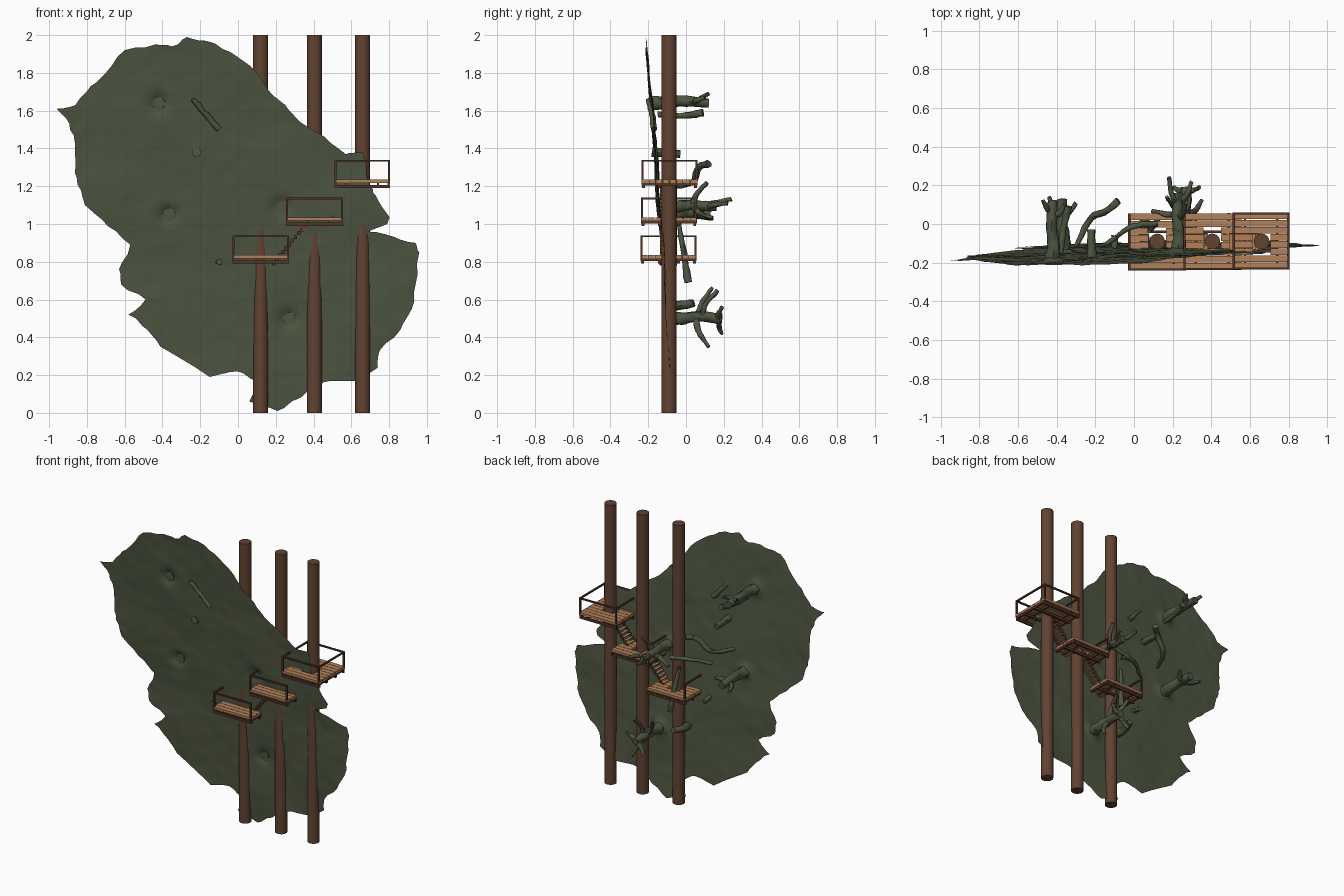
import bpy, bmesh, math, random
from mathutils import Vector, noise

random.seed(4)
cube = bpy.data.objects.get("Cube")
if cube:
    bpy.data.objects.remove(cube)


def material(name, rgb):
    mat = bpy.data.materials.new(name)
    mat.use_nodes = True
    mat.diffuse_color = (*rgb, 1)
    mat.node_tree.nodes["Principled BSDF"].inputs["Base Color"].default_value = (*rgb, 1)
    return mat


GREEN = material("moss green", (.075, .092, .052))
BARK = material("pole brown", (.12, .056, .031))
PLANK = material("plank tan", (.45, .22, .1))
DARK = material("dark timber", (.085, .035, .022))


def finish(name, bm, mat, smooth=False):
    mesh = bpy.data.meshes.new(name)
    bm.to_mesh(mesh)
    bm.free()
    mesh.materials.append(mat)
    obj = bpy.data.objects.new(name, mesh)
    bpy.context.collection.objects.link(obj)
    if smooth:
        select(obj)
        bpy.ops.object.shade_smooth_by_angle(angle=math.radians(40))
    return obj


def select(obj):
    bpy.ops.object.select_all(action='DESELECT')
    obj.select_set(True)
    bpy.context.view_layer.objects.active = obj


def add_box(bm, low, high):
    verts = bmesh.ops.create_cube(bm, size=1)["verts"]
    low, high = Vector(low), Vector(high)
    for v in verts:
        v.co = (low + high) / 2 + v.co * (high - low)


# Hillside sheet: outline in x and z, cut into a fine grid and pushed into relief
OUTLINE = [
    (-.96, 1.61), (-.86, 1.63), (-.78, 1.73), (-.7, 1.8), (-.6, 1.92), (-.44, 1.95), (-.35, 1.94),
    (-.27, 1.99), (-.17, 1.97), (-.04, 1.91), (.1, 1.8), (.16, 1.71), (.25, 1.63), (.33, 1.54),
    (.46, 1.46), (.57, 1.37), (.66, 1.38), (.7, 1.2), (.73, 1.15), (.8, 1.04), (.79, 1),
    (.69, .96), (.83, .93), (.94, .9), (.96, .85), (.94, .68), (.92, .55), (.86, .44),
    (.75, .33), (.74, .24), (.62, .17), (.49, .17), (.39, .13), (.33, .08), (.21, .01),
    (.06, .06), (.1, .17), (0, .22), (-.15, .19), (-.41, .35), (-.48, .44), (-.58, .52),
    (-.49, .6), (-.62, .68), (-.63, .76), (-.57, .89), (-.69, .99), (-.81, 1.1), (-.85, 1.21),
    (-.86, 1.31), (-.87, 1.47), (-.91, 1.56)]
ROOTS = [(-.42, 1.64), (-.37, 1.05), (.23, 1.09), (.27, .5)]


def sheet_y(x, z):
    y = -.088 - .036 * z - .013 * z * z + .012 * x
    y += .012 * noise.noise((x * 3, 0, z * 3)) + .004 * noise.noise((x * 14, 5, z * 14))
    for rx, rz in ROOTS:
        y += .035 * math.exp(-((x - rx) ** 2 + (z - rz) ** 2) / .0016)
    return y


bm = bmesh.new()
rim = []
for (x, z), (nx, nz) in zip(OUTLINE, OUTLINE[1:] + OUTLINE[:1]):
    rim.append(bm.verts.new((x, 0, z)))
    for t in (.33, .67):
        jag = [random.uniform(-.007, .007) for _ in range(2)]
        rim.append(bm.verts.new((x + (nx - x) * t + jag[0], 0, z + (nz - z) * t + jag[1])))
edges = [bm.edges.new((a, b)) for a, b in zip(rim, rim[1:] + rim[:1])]
bmesh.ops.triangle_fill(bm, edges=edges, use_beauty=True, normal=(0, -1, 0))
STEP = .03
for axis, start, count in ((0, -.96, 64), (2, 0, 67)):
    for i in range(1, count):
        point, normal = Vector(), Vector()
        point[axis], normal[axis] = start + i * STEP, 1
        bmesh.ops.bisect_plane(bm, geom=bm.verts[:] + bm.edges[:] + bm.faces[:],
                               plane_co=point, plane_no=normal, dist=1e-5)
for v in bm.verts:
    v.co.y = sheet_y(v.co.x, v.co.z)
finish("hillside", bm, GREEN, True)

# Support poles
POLE_Y = -.09
POLES = (.12, .405, .66)
for i, x in enumerate(POLES):
    bm = bmesh.new()
    bmesh.ops.create_cone(bm, cap_ends=True, segments=24, radius1=.04, radius2=.04, depth=2)
    bmesh.ops.translate(bm, verts=bm.verts, vec=(x, POLE_Y, 1))
    finish(f"pole_{i + 1}", bm, BARK, True)


# Platforms: boards around the pole, joists, beams and a railing
def platform(label, x0, x1, y0, y1, top, pole_x, sides):
    boards = bmesh.new()
    pitch = (y1 - y0) / 8
    for i in range(8):
        a, b = y0 + i * pitch + .0015, y0 + (i + 1) * pitch - .0015
        spans = [(x0, x1)]
        if abs((a + b) / 2 - POLE_Y) < .055:
            spans = [(x0, pole_x - .045), (pole_x + .045, x1)]
        for s, e in spans:
            add_box(boards, (s, a, top - .017), (e, b, top))
    finish(f"deck_boards_{label}", boards, PLANK)

    frame = bmesh.new()
    for i in range(6):
        x = x0 + .008 + i * (x1 - x0 - .016) / 5
        if abs(x - pole_x) > .045:
            add_box(frame, (x - .006, y0, top - .032), (x + .006, y1, top - .017))
    for y in (y0 + .01, POLE_Y - .05, POLE_Y + .05, y1 - .01):
        add_box(frame, (x0, y - .007, top - .045), (x1, y + .007, top - .028))
    finish(f"deck_frame_{label}", frame, DARK)

    rail = bmesh.new()
    w, h = .011, top + .105
    corners = {"front": (x0, y0, x1, y0 + w), "back": (x0, y1 - w, x1, y1),
               "right": (x0, y0, x0 + w, y1), "left": (x1 - w, y0, x1, y1)}
    posts = set()
    for side in sides:
        a, b, c, d = corners[side]
        add_box(rail, (a, b, h - .01), (c, d, h))
        posts |= {(a, b), (c - w, d - w)}
    for x, y in sorted(posts):
        add_box(rail, (x, y, top - .02), (x + w, y + w, h - .01))
    finish(f"railing_{label}", rail, DARK)


platform("low", -.03, .27, -.24, .055, .835, POLES[0], ("front", "right"))
platform("middle", .255, .555, -.238, .057, 1.035, POLES[1], ("front", "right"))
platform("high", .51, .805, -.235, .06, 1.235, POLES[2], ("front", "back", "left", "right"))


# Stairs climbing from one platform to the next
def stairs(label, x, z):
    treads, stringers = bmesh.new(), bmesh.new()
    for i in range(12):
        sx, sz = x + i * .0165, z + i * .02
        add_box(treads, (sx, -.135, sz), (sx + .02, -.05, sz + .006))
        for y in (-.137, -.053):
            add_box(stringers, (sx, y, sz - .014), (sx + .018, y + .006, sz + .008))
    finish(f"stair_treads_{label}", treads, PLANK)
    finish(f"stair_stringers_{label}", stringers, DARK)


stairs("low", .18, .795)
stairs("high", .46, 1.0)


# Trees and fallen logs: tapering tubes swept along short paths
def limb(name, path, thick, thin):
    curve = bpy.data.curves.new(name, 'CURVE')
    curve.dimensions = '3D'
    curve.bevel_depth = 1
    curve.bevel_resolution = 2
    curve.resolution_u = 5
    curve.use_fill_caps = True
    spline = curve.splines.new('BEZIER')
    spline.bezier_points.add(len(path) - 1)
    for i, (p, co) in enumerate(zip(spline.bezier_points, path)):
        p.co = co
        p.radius = thick + (thin - thick) * i / (len(path) - 1)
        p.handle_left_type = p.handle_right_type = 'AUTO'
    obj = bpy.data.objects.new(name, curve)
    bpy.context.collection.objects.link(obj)
    select(obj)
    bpy.ops.object.convert(target='MESH')
    obj = bpy.context.object
    obj.data.materials.clear()
    obj.data.materials.append(GREEN)
    for v in obj.data.vertices:
        v.co += noise.noise_vector(v.co * 30) * .006
    bpy.ops.object.shade_smooth_by_angle(angle=math.radians(50))


# Trunk with forked branches; each branch is (start y, dx, dy, dz)
def tree(label, x, z, tip, width, branches):
    base = sheet_y(x, z) - .02
    mid = (base + tip) / 2
    limb(f"trunk_{label}", [(x, base, z), (x + .005, base + .06, z), (x - .005, mid, z + .01),
                            (x, tip, z)], width * 1.25, width * .8)
    for i, (y, dx, dy, dz) in enumerate(branches):
        limb(f"branch_{label}_{i + 1}", [(x, y, z), (x + dx * .6, y + dy * .3, z + dz * .5),
                                         (x + dx, y + dy, z + dz)], width * .6, width * .35)


tree("top", -.42, 1.64, .12, .03, [(.06, -.05, .06, .05), (.04, .06, .06, .03)])
tree("side", -.37, 1.05, .13, .032, [(.05, .07, .06, .03), (.04, -.07, .1, -.02)])
tree("middle", .23, 1.09, .16, .03,
     [(.1, -.05, .14, .04), (.12, .07, .1, .02), (.03, .04, .08, .13), (.05, -.14, .02, -.05),
      (.04, .06, .1, -.06)])
tree("bottom", .27, .5, .19, .03,
     [(.17, .07, .02, .06), (.17, -.06, .02, -.08), (.06, -.1, .08, .16), (.05, .08, .07, -.15),
      (.08, .02, .09, .15)])

# Loose logs and stumps
limb("log_upper", [(-.24, -.2, 1.66), (-.17, -.18, 1.58), (-.1, -.17, 1.5)], .014, .018)
limb("log_upper_back", [(-.38, -.15, 1.58), (-.36, 0, 1.575), (-.34, .09, 1.59)], .014, .02)
limb("log_curved", [(-.3, -.12, 1.2), (-.22, .03, 1.22), (-.14, .07, 1.3), (-.08, .12, 1.32)], .014, .02)
limb("log_hanging", [(.08, -.04, 1), (.1, -.01, .84), (.12, .01, .69)], .012, .02)
limb("log_lower", [(.06, -.11, .56), (.05, -.02, .57), (.07, .04, .58)], .026, .02)
limb("log_middle", [(-.14, -.1, 1.06), (0, -.01, 1.09), (.12, 0, 1.07)], .012, .016)
limb("stump_upper", [(-.22, -.18, 1.38), (-.22, -.03, 1.37)], .026, .02)
limb("stump_lower", [(-.1, -.14, .8), (-.1, -.06, .79)], .018, .015)
